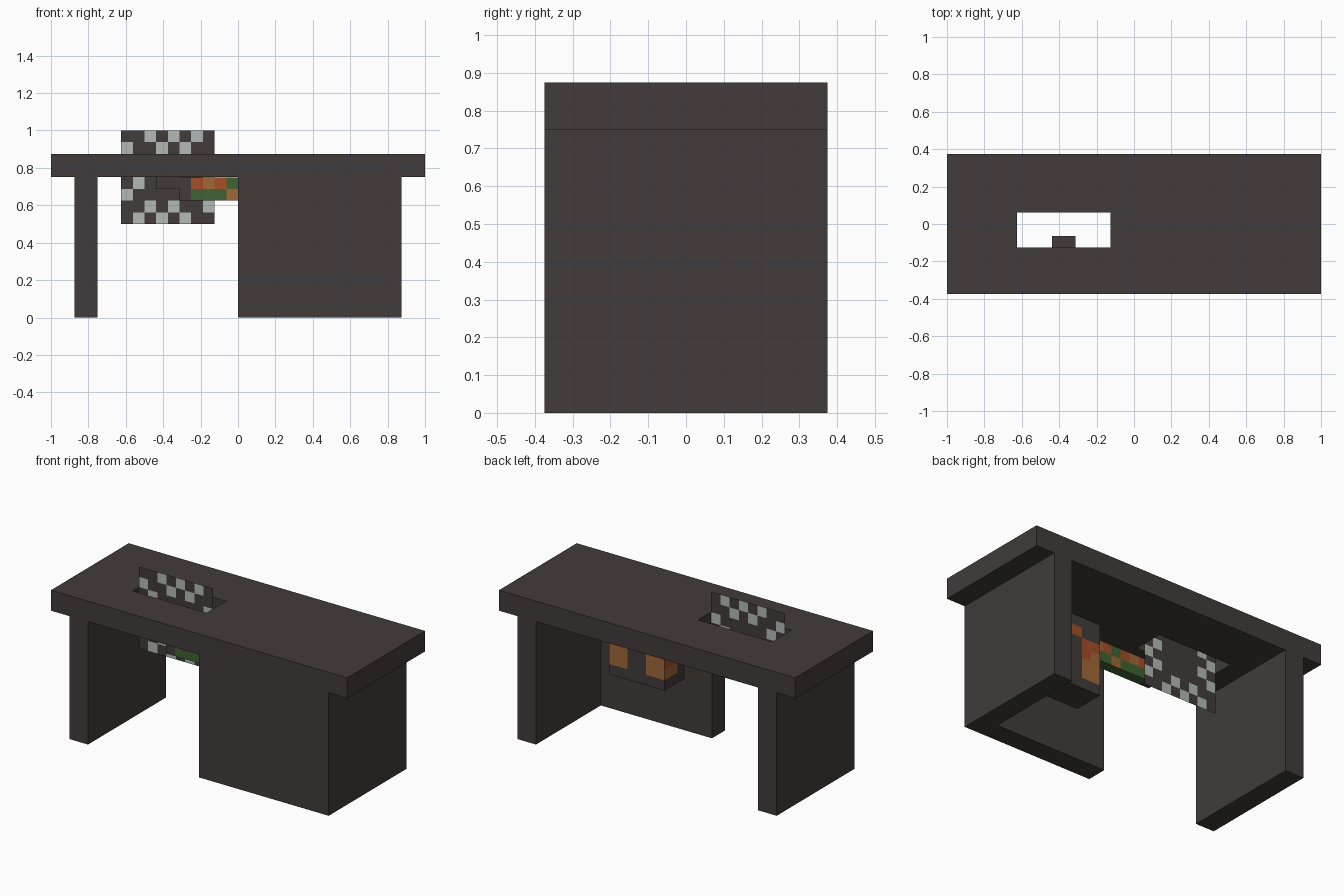
import bpy
import bmesh
from mathutils import Vector

if "Cube" in bpy.data.objects:
    bpy.data.objects.remove(bpy.data.objects["Cube"])

CELL = 0.0625


def material(name, rgb):
    m = bpy.data.materials.new(name)
    m.diffuse_color = (*rgb, 1.0)
    m.use_nodes = True
    m.node_tree.nodes["Principled BSDF"].inputs["Base Color"].default_value = m.diffuse_color
    return m


MATS = [
    material("dark_wood", (0.0545, 0.0452, 0.0437)),
    material("pale_metal", (0.456, 0.491, 0.479)),
    material("rust_red", (0.376, 0.080, 0.023)),
    material("copper", (0.352, 0.138, 0.040)),
    material("green", (0.053, 0.122, 0.034)),
]
DARK, PALE, RUST, COPPER, GREEN = range(5)


def finish(name, bm):
    bmesh.ops.remove_doubles(bm, verts=bm.verts, dist=1e-5)
    me = bpy.data.meshes.new(name)
    bm.to_mesh(me)
    bm.free()
    for m in MATS:
        me.materials.append(m)
    ob = bpy.data.objects.new(name, me)
    bpy.context.collection.objects.link(ob)
    return ob


def sheet(bm, origin, u, v, nu, nv, rule):
    """Grid of cells from origin along step vectors u and v, coloured by rule."""
    n = u.cross(v).normalized()
    for i in range(nu):
        for j in range(nv):
            p = origin + u * i + v * j
            f = bm.faces.new([bm.verts.new(q) for q in (p, p + u, p + u + v, p + v)])
            f.material_index = rule(p + (u + v) / 2, n)


def box(name, lo, hi, rule=None):
    """Box between two corners; with a rule its faces are cut into cells."""
    bm = bmesh.new()
    lo, hi = Vector(lo), Vector(hi)
    size = hi - lo
    count = [max(1, round(s / CELL)) if rule else 1 for s in size]
    paint = rule or (lambda c, n: DARK)
    for a in range(3):
        b, c = (a + 1) % 3, (a + 2) % 3
        u, v = Vector(), Vector()
        u[b], v[c] = size[b] / count[b], size[c] / count[c]
        far = lo.copy()
        far[a] = hi[a]
        sheet(bm, far, u, v, count[b], count[c], paint)
        sheet(bm, lo, v, u, count[c], count[b], paint)
    return finish(name, bm)


# Table top with a slot for the blade
bm = bmesh.new()
xs, ys = (-1, -0.625, -0.125, 1), (-0.375, -0.125, 0.0625, 0.375)
for i in range(3):
    for j in range(3):
        if (i, j) != (1, 1):
            bm.faces.new([bm.verts.new((xs[a], ys[b], 0.75)) for a, b in
                          ((i, j), (i + 1, j), (i + 1, j + 1), (i, j + 1))])
bmesh.ops.remove_doubles(bm, verts=bm.verts, dist=1e-5)
top = bmesh.ops.extrude_face_region(bm, geom=bm.faces[:], use_keep_orig=True)
bmesh.ops.translate(bm, vec=(0, 0, 0.125),
                    verts=[g for g in top["geom"] if isinstance(g, bmesh.types.BMVert)])
bmesh.ops.recalc_face_normals(bm, faces=bm.faces[:])
finish("table_top", bm)

# Supports
box("left_leg", (-0.875, -0.375, 0), (-0.75, 0.375, 0.75))
box("right_wall", (0.75, -0.375, 0), (0.875, 0.375, 0.75))
box("front_wall", (0, -0.375, 0), (0.75, -0.25, 0.75))

# Saw blade: toothed pattern repeated by quarter turns
teeth = set()
for cell in ((2, 7), (4, 7), (6, 7), (3, 6), (5, 6)):
    for turn in range(4):
        teeth.add(cell)
        cell = (7 - cell[1], cell[0])


def blade_colour(c, n):
    return PALE if (int((c.x + 0.625) / CELL), int((c.z - 0.5) / CELL)) in teeth else DARK


bm = bmesh.new()
sheet(bm, Vector((-0.625, -0.0625, 0.5)), Vector((CELL, 0, 0)), Vector((0, 0, CELL)),
      8, 8, blade_colour)
finish("saw_blade", bm)

# Axle carrying the blade
box("axle", (-0.4375, -0.25, 0.6875), (-0.3125, -0.065, 0.8125))


# Drive belt: checks of rust, copper and green
def belt_colour(c, n):
    if c.x < -0.25 or abs(n.x) > 0.5:
        return DARK
    k = int((c.x + 0.25) / CELL) % 4
    if abs(n.z) > 0.5:
        return GREEN
    if c.z > 0.6875:
        return (RUST, COPPER, RUST, GREEN)[k]
    return COPPER if k == 3 else GREEN


box("drive_belt", (-0.3125, -0.2495, 0.625), (0.1875, -0.1875, 0.7495), belt_colour)


# Motor: copper arch on the back, one patch on each side
def motor_colour(c, n):
    if n.y > 0.5:
        d = abs(c.x - 0.375)
        if d > 0.0625 and 0.375 < c.z < 0.625:
            return RUST if c.z > 0.5625 or (d < 0.125 and c.z > 0.5) else COPPER
        if d < 0.0625 and 0.625 < c.z < 0.6875:
            return RUST
    elif abs(n.x) > 0.5 and c.y > -0.1875 and 0.375 < c.z < 0.625:
        return RUST if c.z > 0.4375 else COPPER
    return DARK


box("motor", (0.1875, -0.25, 0.3125), (0.5625, -0.0625, 0.75), motor_colour)
